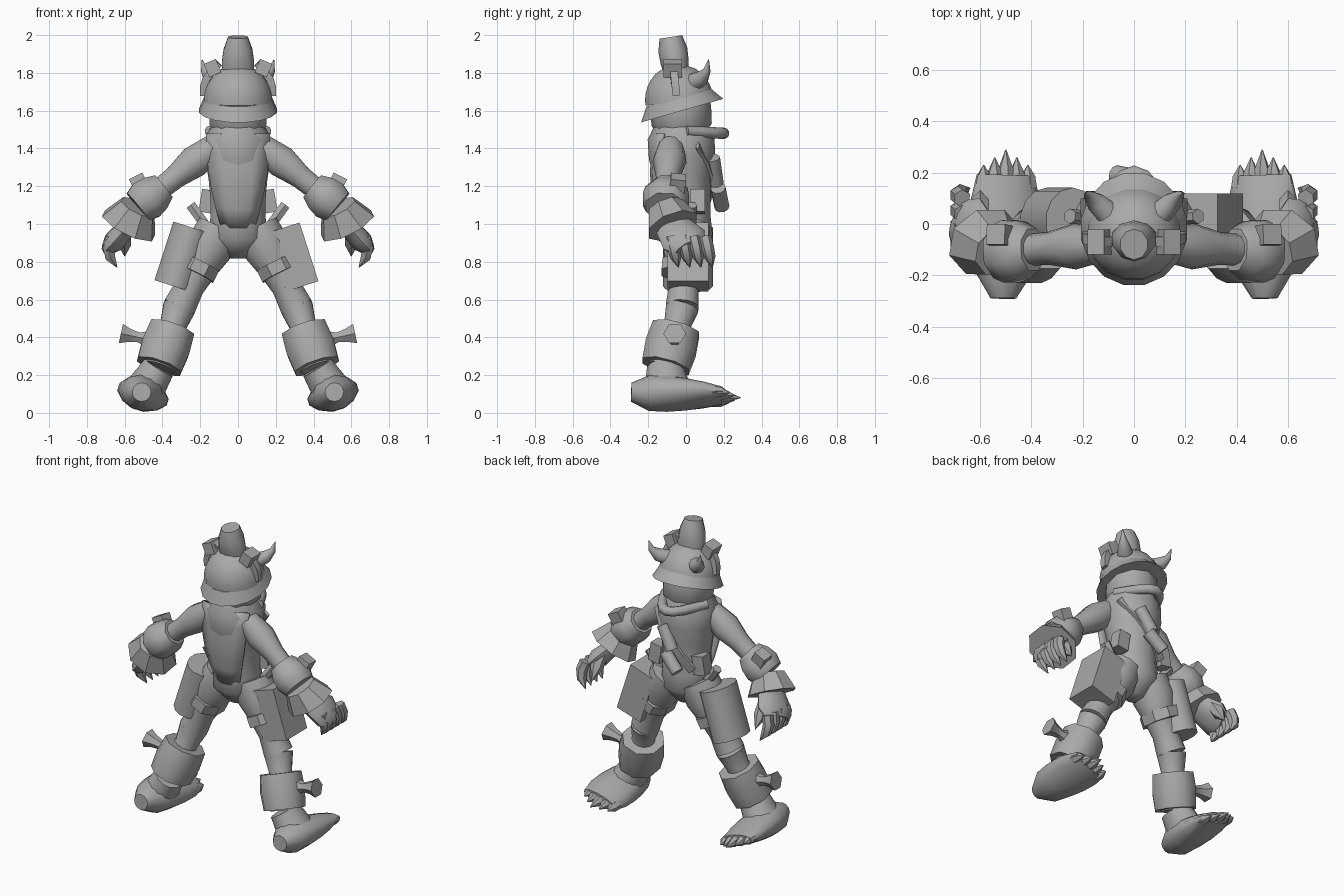
import bpy, bmesh, math
from mathutils import Vector

old = bpy.data.objects.get("Cube")
if old:
    bpy.data.objects.remove(old)

grey = (0.4, 0.4, 0.4, 1)
clay = bpy.data.materials.new("plain_grey")
clay.diffuse_color = grey
clay.use_nodes = True
clay.node_tree.nodes["Principled BSDF"].inputs["Base Color"].default_value = grey


def finish(name, bm, mirror, angle):
    bmesh.ops.recalc_face_normals(bm, faces=bm.faces)
    mesh = bpy.data.meshes.new(name)
    bm.to_mesh(mesh)
    bm.free()
    mesh.materials.append(clay)
    part = bpy.data.objects.new(name, mesh)
    bpy.context.collection.objects.link(part)
    bpy.ops.object.select_all(action='DESELECT')
    part.select_set(True)
    bpy.context.view_layer.objects.active = part
    bpy.ops.object.shade_smooth_by_angle(angle=math.radians(angle))
    if mirror:
        part.modifiers.new("Mirror", 'MIRROR')
    return part


def tube(name, start, end, radii, sides=10, depth=(1, 1), mirror=True,
         bend=(0, 0, 0), ref=(0, 1, 0), angle=50):
    """Evenly spaced rings from start to end; depth scales them along ref, bend bows the path."""
    start, end, bend, ref = Vector(start), Vector(end), Vector(bend), Vector(ref)
    bm = bmesh.new()
    last = len(radii) - 1
    path = [start.lerp(end, i / last) + bend * math.sin(math.pi * i / last) for i in range(last + 1)]
    grow = math.sqrt(2) if sides == 4 else 1
    rings = []
    for i, radius in enumerate(radii):
        tangent = (path[min(i + 1, last)] - path[max(i - 1, 0)]).normalized()
        front = (ref - tangent * ref.dot(tangent)).normalized()
        across = front.cross(tangent)
        thick = depth[0] + (depth[1] - depth[0]) * i / last
        ring = []
        for k in range(sides):
            turn = math.tau * (k + 0.5) / sides
            offset = across * math.cos(turn) + front * math.sin(turn) * thick
            ring.append(bm.verts.new(path[i] + offset * radius * grow))
        rings.append(ring)
    for low, high in zip(rings, rings[1:]):
        for k in range(sides):
            n = (k + 1) % sides
            bm.faces.new((low[k], low[n], high[n], high[k]))
    bm.faces.new(rings[0][::-1])
    bm.faces.new(rings[-1])
    return finish(name, bm, mirror, angle)


def band(name, start, end, first, final, radii, **options):
    """A tube covering only a stretch of the limb from start to end."""
    return tube(name, start.lerp(end, first), start.lerp(end, final), radii, **options)


# Joints of one side
shoulder = Vector((.13, -.08, 1.41))
wrist = Vector((.53, -.11, 1.09))
palm = Vector((.58, -.07, .99))
knuckles = Vector((.68, .02, .88))
hip = Vector((.1, .01, .98))
knee = Vector((.31, -.02, .56))
ankle = Vector((.42, -.11, .24))
heel = Vector((.51, -.29, .11))
toe_line = Vector((.5, .19, .09))

# Body and back panel
tube("torso", (0, 0, .82), (0, -.03, 1.56), [.06, .16, .15, .15, .16, .18, .18, .12],
     sides=14, depth=(.9, 1), mirror=False)
bm = bmesh.new()
rows = []
for step in range(6):
    t = step / 5
    width = .17 - .08 * t * t
    back = -.17 + .02 * t - .03 * math.sin(math.pi * t)
    rows.append([bm.verts.new((width * s, back + .04 * s * s, 1.48 - t / 2)) for s in (-1, -.5, 0, .5, 1)])
for upper, lower in zip(rows, rows[1:]):
    for k in range(len(upper) - 1):
        bm.faces.new((upper[k], upper[k + 1], lower[k + 1], lower[k]))
panel = finish("back_panel", bm, False, 50)
panel.modifiers.new("Thickness", 'SOLIDIFY').thickness = .02

# Head and helmet with a round dome and flared brim
tube("head", (0, -.02, 1.44), (0, -.03, 1.7), [.1, .16, .16, .15], mirror=False)
tube("helmet_brim", (0, -.02, 1.6), (0, -.04, 1.67), [.21, .18], sides=16, depth=(1.1, 1), mirror=False)
dome = [.185 * math.sqrt(1 - (i / 6.2) ** 2) for i in range(7)]
tube("helmet_dome", (0, -.035, 1.65), (0, -.06, 1.84), dome, sides=16, mirror=False)
tube("crest", (0, -.05, 1.79), (0, -.08, 1.99), [.09, .09, .08, .055], depth=(.7, 1.1), mirror=False)

# Goggles and horns
tube("goggle_lenses", (.12, -.07, 1.79), (.15, -.07, 1.86), [.035, .035], sides=4, depth=(1.4, 1.4))
tube("goggle_straps", (.18, -.05, 1.68), (.1, -.07, 1.85), [.02] * 5, sides=4, bend=(.03, 0, 0))
tube("horns", (.1, .04, 1.75), (.19, .12, 1.87), [.05, .04, .02, .002], bend=(.02, .02, -.02))

# Neck pipe and chest canisters
tube("neck_pipe", (-.15, 0, 1.49), (.15, 0, 1.49), [.03] * 9, bend=(0, .2, -.01), ref=(0, 0, 1), mirror=False)
tube("upper_canister", (.07, .14, 1.35), (-.01, .16, 1.21), [.04, .04], mirror=False)
tube("lower_canister", (.03, .17, 1.19), (-.07, .19, 1.09), [.04, .04], mirror=False)
tube("chest_strap", (.16, .06, 1.42), (-.12, .1, 1.08), [.03] * 5, sides=4, depth=(.3, .3),
     bend=(0, .06, 0), mirror=False)

# Belt gear
tube("belt_pouches", (.15, .06, 1.18), (.17, .06, 1.06), [.04, .04], sides=4)
tube("belt_pegs", (.17, .02, .99), (.25, .03, 1.1), [.03, .03], sides=6)

# Arms with wristbands and gauntlets
tube("arms", shoulder, wrist, [.07, .09, .065, .06, .08])
band("wristbands", shoulder, wrist, .66, 1, [.08, .11, .12, .1], sides=8, depth=(1.1, 1.1))
tube("gauntlets", wrist, palm, [.1, .16], sides=8, depth=(1, .9), angle=30)
tube("wristband_pegs", (.5, -.05, 1.17), (.54, -.04, 1.25), [.04, .04], sides=4)

# Hands with clawed fingers
tube("hands", palm, knuckles, [.05, .055, .06, .04], depth=(2, 2.2))
for finger in range(4):
    root = knuckles + Vector((-.01, .06 * finger - .1, .05))
    tip = root + Vector((-.03, .04, -.16))
    tube(f"fingers_{finger + 1}", root, tip, [.035, .035, .03, .002], sides=6, bend=(.03, 0, 0))
tube("thumbs", (.6, .03, .97), (.6, .13, .83), [.04, .04, .002], sides=6)

# Legs with thigh straps and ankle cuffs
tube("thighs", hip, knee, [.12, .13, .1, .08, .09], sides=12, depth=(1, 1))
tube("shins", knee, ankle, [.09, .07, .1, .09], sides=12)
band("thigh_straps", hip, knee, .44, .58, [.11, .11], sides=8, depth=(1.2, 1.2), angle=30)
band("ankle_cuffs", knee, ankle, .36, .98, [.13, .14, .13], sides=8, depth=(1.05, 1.05))
tube("cuff_pegs", (.48, -.06, .39), (.62, -.06, .42), [.05, .03, .04, .06], sides=6)

# Feet roll outward, each with an instep and five pointed toes
roll = math.radians(17)
outward = Vector((math.cos(roll), 0, math.sin(roll)))
upward = Vector((-math.sin(roll), 0, math.cos(roll)))
tube("insteps", ankle, heel.lerp(toe_line, .4), [.09, .1, .11], sides=12, depth=(1.1, 1.2))
tube("feet", heel, toe_line, [.05, .11, .13, .14, .14, .12], sides=12, depth=(1, .3), ref=upward)
for toe in range(-2, 3):
    root = toe_line + outward * toe * .045 + Vector((0, -.05, 0))
    tip = root + Vector((0, .15 - .03 * abs(toe), -.01))
    tube(f"toes_{toe + 3}", root, tip, [.035, .03, .002], sides=6, ref=upward)

# Hip containers: a box on the left, a drum on the right
for name, side, sides, width in (("box_pouch", 1, 4, .09), ("drum_pouch", -1, 14, .11)):
    tube(name, (side * .24, .01, .98), (side * .34, .01, .67), [width, width], sides=sides,
         depth=(1.2, 1.2), mirror=False)
